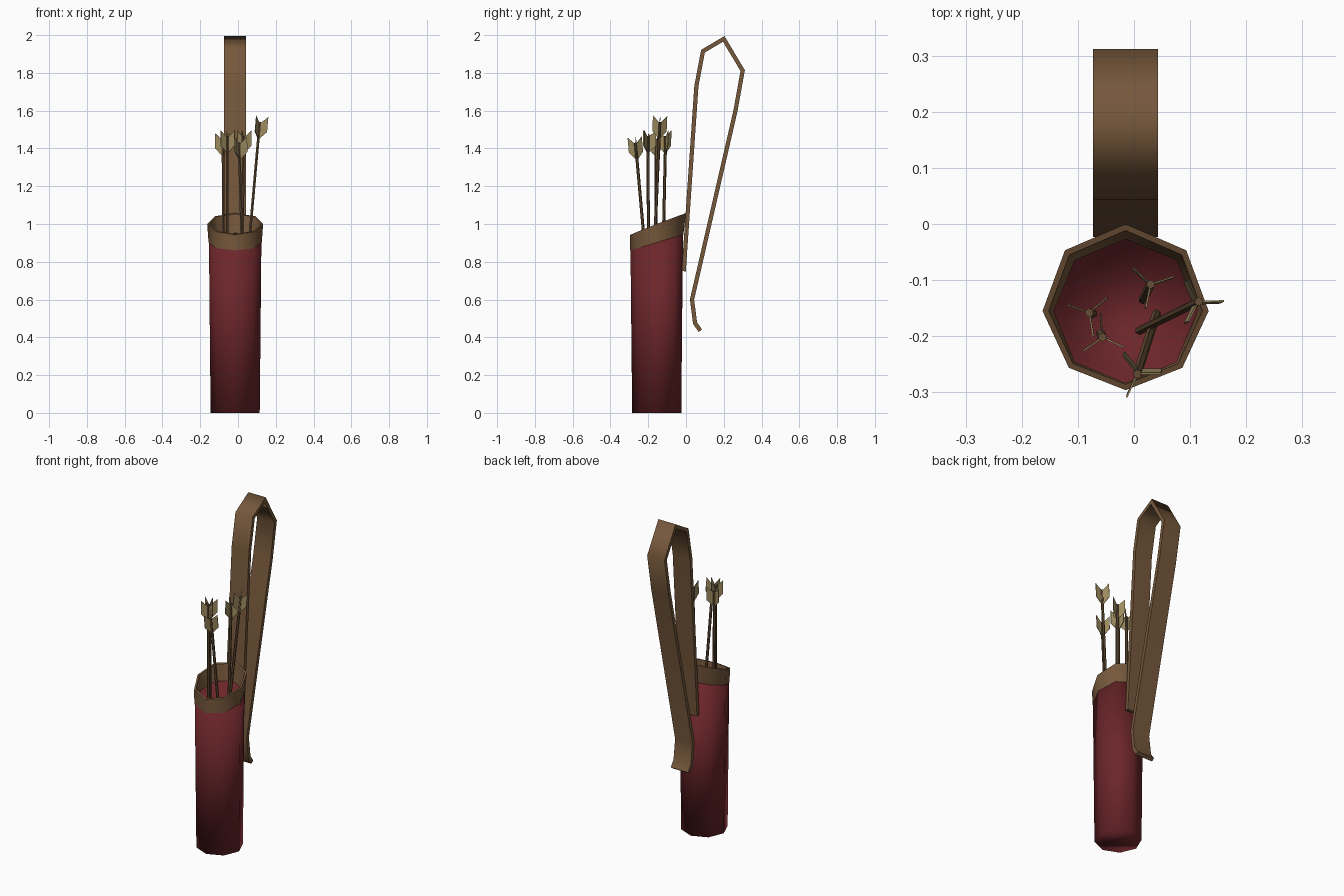
import bpy, bmesh
from math import sin, cos, radians, pi
from mathutils import Vector, Matrix

cube = bpy.data.objects.get("Cube")
if cube:
    bpy.data.objects.remove(cube, do_unlink=True)


def material(name, rgb):
    m = bpy.data.materials.new(name)
    m.use_nodes = True
    m.diffuse_color = (*rgb, 1)
    m.node_tree.nodes["Principled BSDF"].inputs["Base Color"].default_value = (*rgb, 1)
    return m


RED = material("dark red leather", (0.15, 0.019, 0.023))
BROWN = material("brown leather", (0.18, 0.097, 0.044))
WOOD = material("arrow wood", (0.13, 0.075, 0.036))
FEATHER = material("tan feather", (0.34, 0.26, 0.115))


def finish(bm, name, mat):
    bmesh.ops.recalc_face_normals(bm, faces=bm.faces)
    mesh = bpy.data.meshes.new(name)
    bm.to_mesh(mesh)
    bm.free()
    mesh.materials.append(mat)
    obj = bpy.data.objects.new(name, mesh)
    bpy.context.collection.objects.link(obj)
    return obj


CX, CY, SIDES = -0.015, -0.155, 8


def ring(bm, z, slope, r, flare=0.0):
    """Octagonal ring cut by a plane that rises towards the back."""
    verts = []
    for i in range(SIDES):
        a = 2 * pi * i / SIDES
        rise = slope * r * sin(a)
        rr = r + flare * rise
        verts.append(bm.verts.new((CX + rr * cos(a), CY + rr * sin(a), z + rise)))
    return verts


def bridge(bm, loops, closed=False):
    pairs = list(zip(loops, loops[1:]))
    if closed:
        pairs.append((loops[-1], loops[0]))
    for a, b in pairs:
        n = len(a)
        for i in range(n):
            bm.faces.new((a[i], a[(i + 1) % n], b[(i + 1) % n], b[i]))


# Quiver body: hollow cup with a slanted mouth
bm = bmesh.new()
loops = [ring(bm, 0, 0, 0.13), ring(bm, 0.92, 0.33, 0.139),
         ring(bm, 0.92, 0.33, 0.130), ring(bm, 0.015, 0, 0.121)]
bridge(bm, loops)
bm.faces.new(loops[0])
bm.faces.new(loops[-1])
for f in bm.faces:
    f.smooth = True
finish(bm, "quiver_body", RED)

# Leather band around the mouth
bm = bmesh.new()
loops = [ring(bm, 0.902, 0.3, 0.141), ring(bm, 1.0, 0.39, 0.148, 0.12),
         ring(bm, 1.0, 0.39, 0.137, 0.12), ring(bm, 0.91, 0.33, 0.128)]
bridge(bm, loops, closed=True)
band = finish(bm, "rim_band", BROWN)
bpy.ops.object.select_all(action='DESELECT')
band.select_set(True)
bpy.context.view_layer.objects.active = band
bpy.ops.object.shade_smooth_by_angle(angle=radians(50))

# Shoulder strap: flat ribbon following a side profile (y, z)
path = [(-0.012, 0.75), (0.055, 1.73), (0.09, 1.915), (0.2, 1.98), (0.3, 1.812),
        (0.262, 1.6), (0.032, 0.6), (0.048, 0.475), (0.076, 0.435)]
pts = [Vector(p) for p in path]
HALF = 0.011
bm = bmesh.new()
loops = []
for i, p in enumerate(pts):
    d_in = (p - pts[i - 1]).normalized() if i else (pts[1] - p).normalized()
    d_out = (pts[i + 1] - p).normalized() if i < len(pts) - 1 else d_in
    t = (d_in + d_out).normalized()
    n = Vector((-t.y, t.x)) * HALF / max(t.dot(d_in), 0.5)
    section = [(-0.073, p + n), (0.043, p + n), (0.043, p - n), (-0.073, p - n)]
    loops.append([bm.verts.new((x, q.x, q.y)) for x, q in section])
bridge(bm, loops)
caps = [bm.faces.new(loops[0]), bm.faces.new(loops[-1])]
for f in bm.faces:
    f.smooth = True
for a, b in zip(loops, loops[1:]):
    for u, v in zip(a, b):
        bm.edges.get((u, v)).smooth = False
for cap in caps:
    for e in cap.edges:
        e.smooth = False
finish(bm, "shoulder_strap", BROWN)


# Arrows: thin shaft with three swallow-tailed vanes
def arrow(index, top, bottom, turn):
    top, bottom = Vector(top), Vector(bottom)
    axis = top - bottom
    length = axis.length
    place = Matrix.Translation(top) @ Vector((0, 0, 1)).rotation_difference(axis).to_matrix().to_4x4()

    bm = bmesh.new()
    bmesh.ops.create_cone(bm, cap_ends=True, segments=6, radius1=0.008, radius2=0.008,
                          depth=length - 0.03)
    bm.transform(place @ Matrix.Translation((0, 0, -0.015 - length / 2)))
    finish(bm, f"arrow_shaft_{index}", WOOD)

    bm = bmesh.new()
    outline = [(0.004, -0.12), (0.043, -0.08), (0.043, 0), (0.004, -0.035)]
    for k in range(3):
        a = radians(turn + 120 * k)
        out = Vector((cos(a), sin(a), 0))
        side = Vector((-sin(a), cos(a), 0)) * 0.0015
        loops = [[bm.verts.new(out * r + Vector((0, 0, z)) + side * s) for r, z in outline]
                 for s in (-1, 1)]
        bridge(bm, loops)
        for loop in loops:
            bm.faces.new(loop)
    bm.transform(place)
    finish(bm, f"arrow_fletching_{index}", FEATHER)


arrows = [
    ((0.118, -0.137, 1.57), (0.01, -0.19, 0.35), 0),
    ((0.005, -0.27, 1.46), (0.04, -0.16, 0.22), 5),
    ((0.03, -0.107, 1.495), (0.016, -0.135, 0.25), 18),
    ((-0.08, -0.158, 1.48), (-0.073, -0.16, 0.25), 40),
    ((-0.056, -0.202, 1.495), (-0.06, -0.195, 0.25), 95),
]
for i, (top, bottom, turn) in enumerate(arrows, 1):
    arrow(i, top, bottom, turn)
